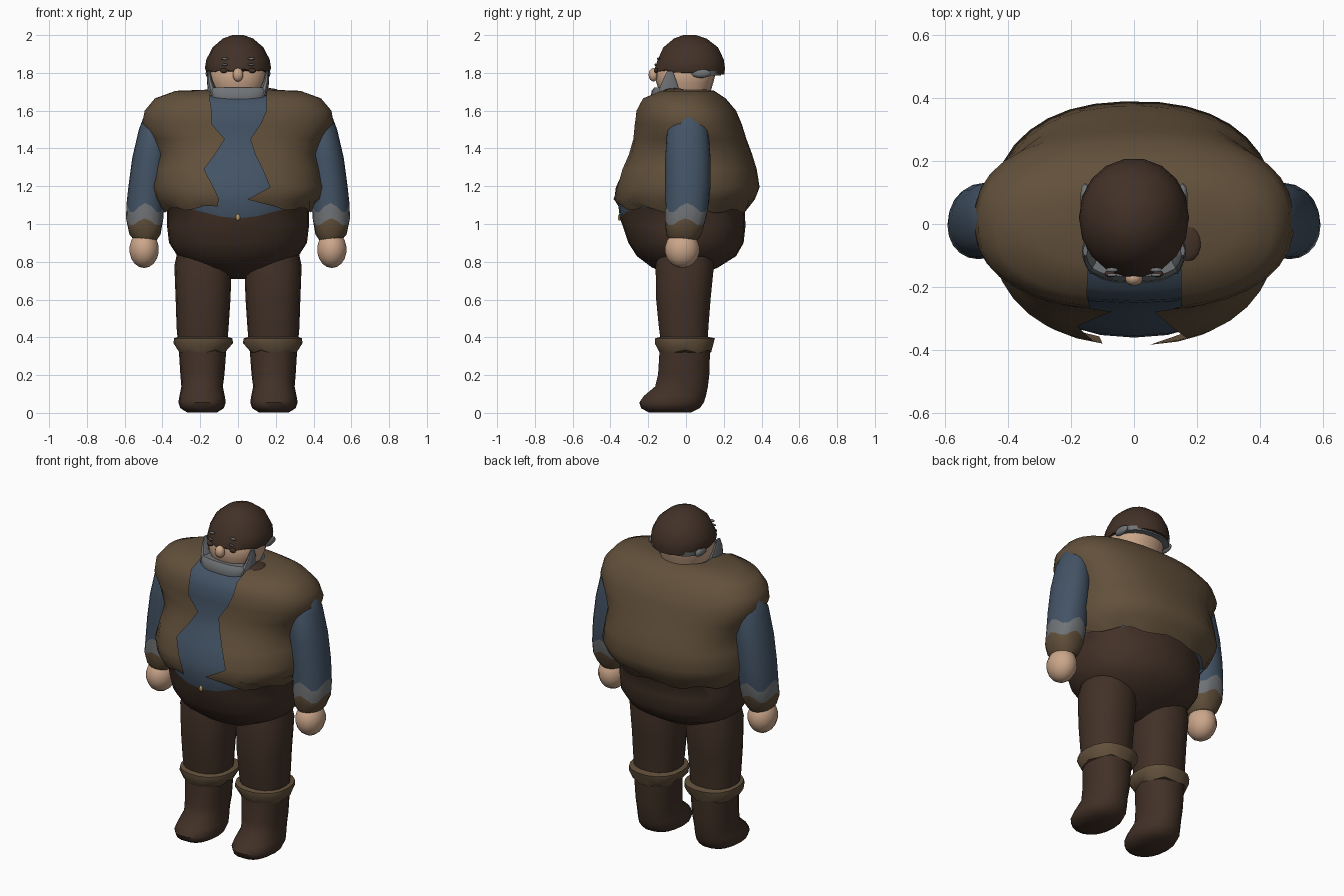
import bpy, bmesh, math
from math import pi, cos, sin, acos


def material(name, r, g, b):
    m = bpy.data.materials.new(name)
    lin = lambda c: ((c / 255 + 0.055) / 1.055) ** 2.4
    m.diffuse_color = (lin(r), lin(g), lin(b), 1)
    return m


TAN = material("tan leather", 98, 80, 59)
BROWN = material("dark brown", 66, 49, 39)
BLUE = material("blue cloth", 67, 83, 101)
SKIN = material("skin", 203, 166, 138)
GREY = material("grey hair", 112, 115, 118)
GOLD = material("gold", 190, 155, 90)


def finish(name, bm, mats, angle=50):
    me = bpy.data.meshes.new(name)
    bm.to_mesh(me)
    bm.free()
    for m in mats:
        me.materials.append(m)
    ob = bpy.data.objects.new(name, me)
    bpy.context.collection.objects.link(ob)
    bpy.ops.object.select_all(action='DESELECT')
    ob.select_set(True)
    bpy.context.view_layer.objects.active = ob
    bpy.ops.object.shade_smooth_by_angle(angle=math.radians(angle))
    return ob


def loft(name, rings, mats, bands=None, n=20, side=1, p=2.3, shift=None, gaps=None):
    """Skin rings (z, x0, x1, y0, y1) from top to bottom.
    shift: ring index -> height offset by angle; gaps: front opening (left, right) per ring."""
    bm = bmesh.new()
    rows = []
    for i, (z, x0, x1, y0, y1) in enumerate(rings):
        cx, a, cy, b = (x0 + x1) / 2, (x1 - x0) / 2, (y0 + y1) / 2, (y1 - y0) / 2
        if gaps:
            t0 = -acos((gaps[i][1] / a) ** (p / 2))
            t1 = pi + acos((gaps[i][0] / a) ** (p / 2))
        else:
            t0, t1 = 0, 2 * pi * (n - 1) / n
        row = []
        for j in range(n):
            t = t0 + (t1 - t0) * j / (n - 1)
            c, s = cos(t), sin(t)
            x = cx + a * math.copysign(abs(c) ** (2 / p), c)
            y = cy + b * math.copysign(abs(s) ** (2 / p), s)
            dz = shift[i](t) if shift and i in shift else 0
            row.append(bm.verts.new((side * x, y, z + dz)))
        rows.append(row)
    for i in range(len(rows) - 1):
        for j in range(n - 1 if gaps else n):
            k = (j + 1) % n
            f = bm.faces.new((rows[i][j], rows[i + 1][j], rows[i + 1][k], rows[i][k]))
            f.material_index = bands[i] if bands else 0
    if not gaps:
        bm.faces.new(rows[0]).material_index = bands[0] if bands else 0
        bm.faces.new(rows[-1]).material_index = bands[-1] if bands else 0
        bmesh.ops.recalc_face_normals(bm, faces=bm.faces)
    return finish(name, bm, mats)


def ball(name, loc, size, mat, u=14, v=9):
    bm = bmesh.new()
    bmesh.ops.create_uvsphere(bm, u_segments=u, v_segments=v, radius=1)
    for w in bm.verts:
        w.co = [w.co[i] * size[i] + loc[i] for i in range(3)]
    return finish(name, bm, [mat])


# Vest: open sheet with a ragged front opening and hem
vest = [(1.712, .15, -.10, .11), (1.705, .33, -.14, .15), (1.665, .44, -.235, .21),
        (1.60, .495, -.268, .265), (1.53, .508, -.275, .295), (1.45, .465, -.28, .32),
        (1.37, .425, -.305, .35), (1.29, .44, -.345, .375), (1.195, .457, -.38, .39),
        (1.13, .435, -.385, .365), (1.08, .39, -.365, .32)]
gaps = [(.14, .14), (.145, .15), (.15, .15), (.14, .15), (.14, .12), (.07, .065),
        (.12, .09), (.18, .13), (.13, .17), (.10, .05), (.11, .2)]
loft("vest", [(z, -a, a, y0, y1) for z, a, y0, y1 in vest], [TAN], n=33, gaps=gaps, p=2.35,
     shift={10: lambda t: .012 * sin(9 * t) - .012 + .02 * max(0, -sin(t))})

# Torso: shirt above a dipping waistline, trousers seat below
torso = [(z - .012, -a + .022, a - .022, y0 + .024, y1 - .024) for z, a, y0, y1 in vest[:10]]
torso += [(z, -a, a, y0, y1) for z, a, y0, y1 in
          [(1.085, .376, -.35, .31), (.99, .376, -.335, .315), (.9, .365, -.305, .305),
           (.83, .32, -.26, .265), (.77, .22, -.18, .17), (.73, .11, -.09, .08), (.71, .04, -.04, .03)]]
loft("torso", torso, [BLUE, BROWN], [0] * 10 + [1] * 6, n=28, p=2.2,
     shift={10: lambda t: -.055 * max(0, -sin(t)) ** 8})
ball("belt_buckle", (.0, -.352, 1.035), (.012, .009, .018), GOLD, 8, 6)
# Dark collar patch beside the neck
ball("collar_patch", (.17, -.06, 1.703), (.045, .06, .016), BROWN)

for s, side in ((-1, "right"), (1, "left")):
    # Sleeve with zigzag grey trim and leather cuff
    loft(side + "_arm", [(1.62, .40, .44, 0, .05), (1.58, .36, .495, -.06, .09),
                         (1.50, .36, .525, -.10, .118), (1.35, .365, .56, -.11, .13),
                         (1.2, .38, .58, -.11, .13), (1.085, .39, .59, -.11, .122),
                         (1.01, .395, .593, -.112, .105), (.945, .41, .575, -.105, .082),
                         (.915, .43, .55, -.085, .06)],
         [BLUE, GREY, TAN], [0, 0, 0, 0, 0, 1, 2, 2], n=20, side=s, p=2.1,
         shift={5: lambda t: .026 * cos(4 * t), 6: lambda t: .02 * cos(4 * t)})
    ball(side + "_hand", (s * .497, -.02, .865), (.08, .092, .098), SKIN)
    # Trouser leg
    loft(side + "_leg", [(.9, .05, .31, -.14, .13), (.78, .033, .337, -.163, .15),
                         (.6, .04, .33, -.16, .132), (.45, .05, .325, -.145, .12),
                         (.34, .06, .315, -.13, .115)], [BROWN], n=18, side=s)
    # Boot and its flared leather band
    loft(side + "_boot", [(.36, .06, .315, -.14, .13), (.2, .072, .305, -.15, .125),
                          (.14, .08, .30, -.165, .118), (.09, .07, .31, -.225, .108),
                          (.055, .065, .316, -.25, .097), (.025, .075, .305, -.24, .075),
                          (.003, .11, .27, -.2, .03)], [BROWN], n=18, side=s, p=2.2)
    loft(side + "_boot_band", [(.402, .055, .32, -.14, .12), (.395, .03, .338, -.165, .155),
                               (.37, .026, .342, -.165, .15), (.325, .062, .318, -.143, .135)],
         [TAN], n=18, side=s,
         shift={2: lambda t: .01 * sin(5 * t), 3: lambda t: .008 * cos(6 * t)})
    # Sideburn, side hair and brow details
    loft(side + "_sideburn", [(1.81, .148, .162, -.10, -.07), (1.76, .135, .165, -.125, -.05),
                              (1.68, .10, .158, -.16, -.025)], [GREY], n=10, side=s)
    ball(side + "_side_hair", (s * .155, .08, 1.797), (.017, .052, .024), GREY, 10, 7)
    ball(side + "_brow", (s * .07, -.146, 1.875), (.02, .008, .007), GREY, 8, 5)
    ball(side + "_lash", (s * .07, -.162, 1.843), (.018, .006, .006), GREY, 8, 5)
    ball(side + "_eye", (s * .075, -.158, 1.812), (.02, .012, .013), BROWN, 8, 6)

# Head, nose, beard
loft("head", [(1.87, -.13, .13, -.13, .15), (1.81, -.155, .155, -.16, .16),
              (1.75, -.15, .15, -.158, .145), (1.70, -.13, .13, -.14, .13),
              (1.64, -.11, .11, -.11, .11)], [SKIN], n=20)
ball("nose", (0, -.172, 1.79), (.029, .026, .036), SKIN, 10, 8)
loft("beard", [(1.722, -.148, .148, -.168, -.03), (1.705, -.155, .155, -.182, -.025),
               (1.66, -.15, .15, -.188, -.03), (1.63, -.115, .115, -.175, -.05),
               (1.613, -.06, .06, -.15, -.07)], [GREY], n=20, p=2.6)

# Hair under the back of the cap, then the cap tilted down at the back
loft("back_hair", [(1.81, -.155, .155, -.03, .19), (1.785, -.15, .15, -.01, .185)], [GREY], n=18)
loft("cap", [(2.0, -.03, .03, -.015, .055), (1.982, -.08, .08, -.065, .11),
             (1.935, -.135, .135, -.122, .172), (1.87, -.168, .168, -.152, .203),
             (1.825, -.175, .175, -.168, .209), (1.803, -.168, .168, -.17, .206)],
     [BROWN], n=18, p=2.05,
     shift={5: lambda t: -.012 * sin(t) + (.006 * cos(9 * t) if sin(t) < -.3 else 0)})
